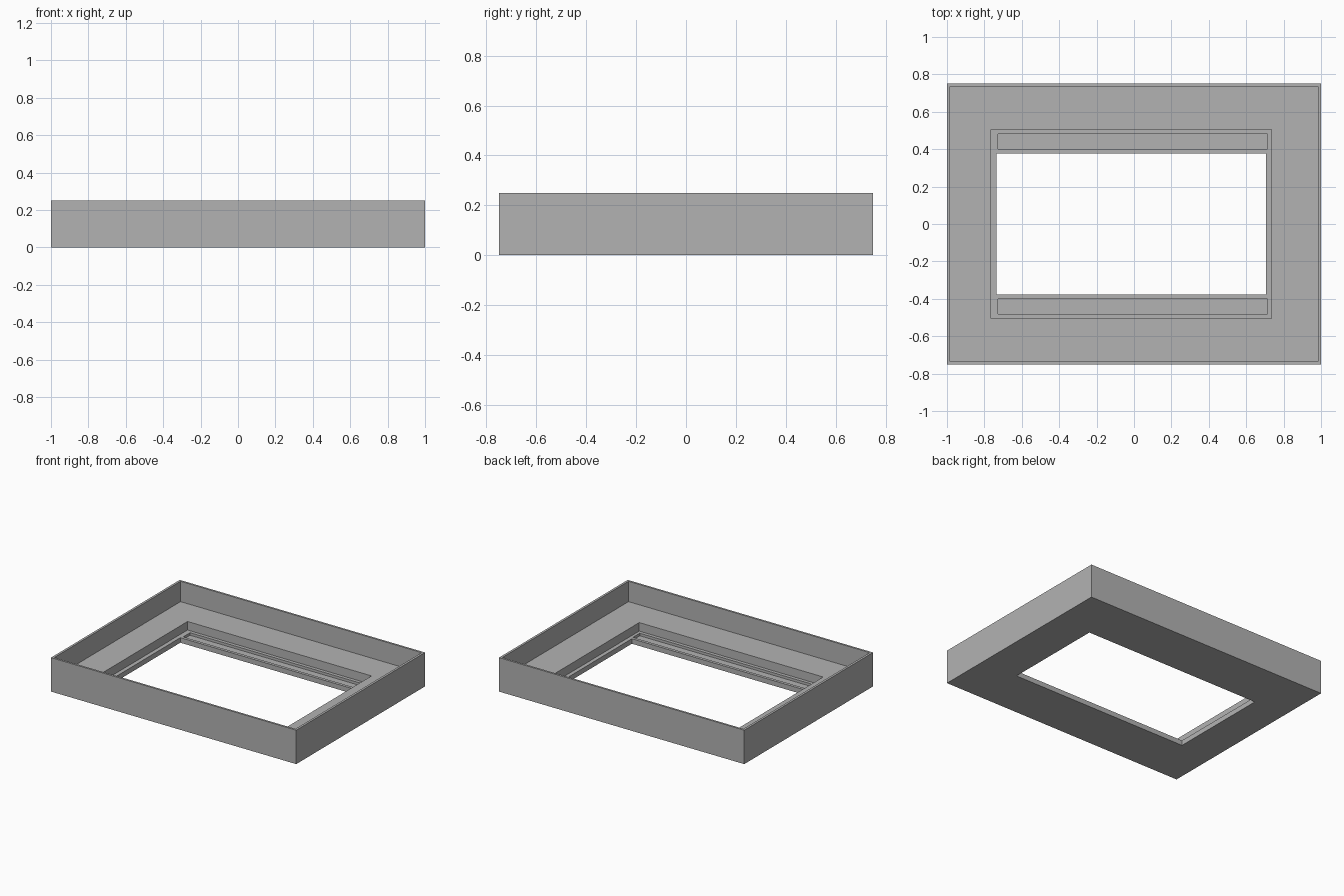
import bpy

if "Cube" in bpy.data.objects:
    bpy.data.objects.remove(bpy.data.objects["Cube"])

grey = bpy.data.materials.new("plain grey")
grey.diffuse_color = (0.45, 0.45, 0.45, 1)
grey.use_nodes = True
grey.node_tree.nodes["Principled BSDF"].inputs["Base Color"].default_value = grey.diffuse_color


def box(name, x0, x1, y0, y1, z0, z1):
    """Axis-aligned box given by its limits."""
    bpy.ops.mesh.primitive_cube_add(size=1)
    ob = bpy.context.object
    ob.name = name
    for v in ob.data.vertices:
        v.co = (x1 if v.co.x > 0 else x0,
                y1 if v.co.y > 0 else y0,
                z1 if v.co.z > 0 else z0)
    ob.data.materials.append(grey)
    return ob


def cut(target, name, *limits):
    """Subtract a hidden box from the target."""
    cutter = box(name, *limits)
    cutter.hide_render = True
    mod = target.modifiers.new(name, 'BOOLEAN')
    mod.operation = 'DIFFERENCE'
    mod.solver = 'EXACT'
    mod.object = cutter
    bpy.context.view_layer.objects.active = target
    bpy.ops.object.modifier_apply(modifier=mod.name)
    bpy.data.objects.remove(cutter)


FLOOR, LEDGE, GROOVE, TOP = 0.10, 0.037, 0.018, 0.25

# Outer case block
frame = box("bezel_frame", -1, 1, -0.75, 0.75, 0, TOP)

# Wide tray inside the thin rim
cut(frame, "tray", -0.983, 0.983, -0.735, 0.735, FLOOR, 0.4)

# Recessed seat around the opening, slightly off centre
cut(frame, "seat", -0.765, 0.735, -0.505, 0.505, LEDGE, 0.3)

# Window through the bottom
cut(frame, "window", -0.735, 0.706, -0.378, 0.378, -0.1, 0.2)

# Long slots in the seat, front and back
for y0, y1 in ((0.40, 0.48), (-0.48, -0.40)):
    cut(frame, "slot", -0.727, 0.713, y0, y1, GROOVE, 0.2)
